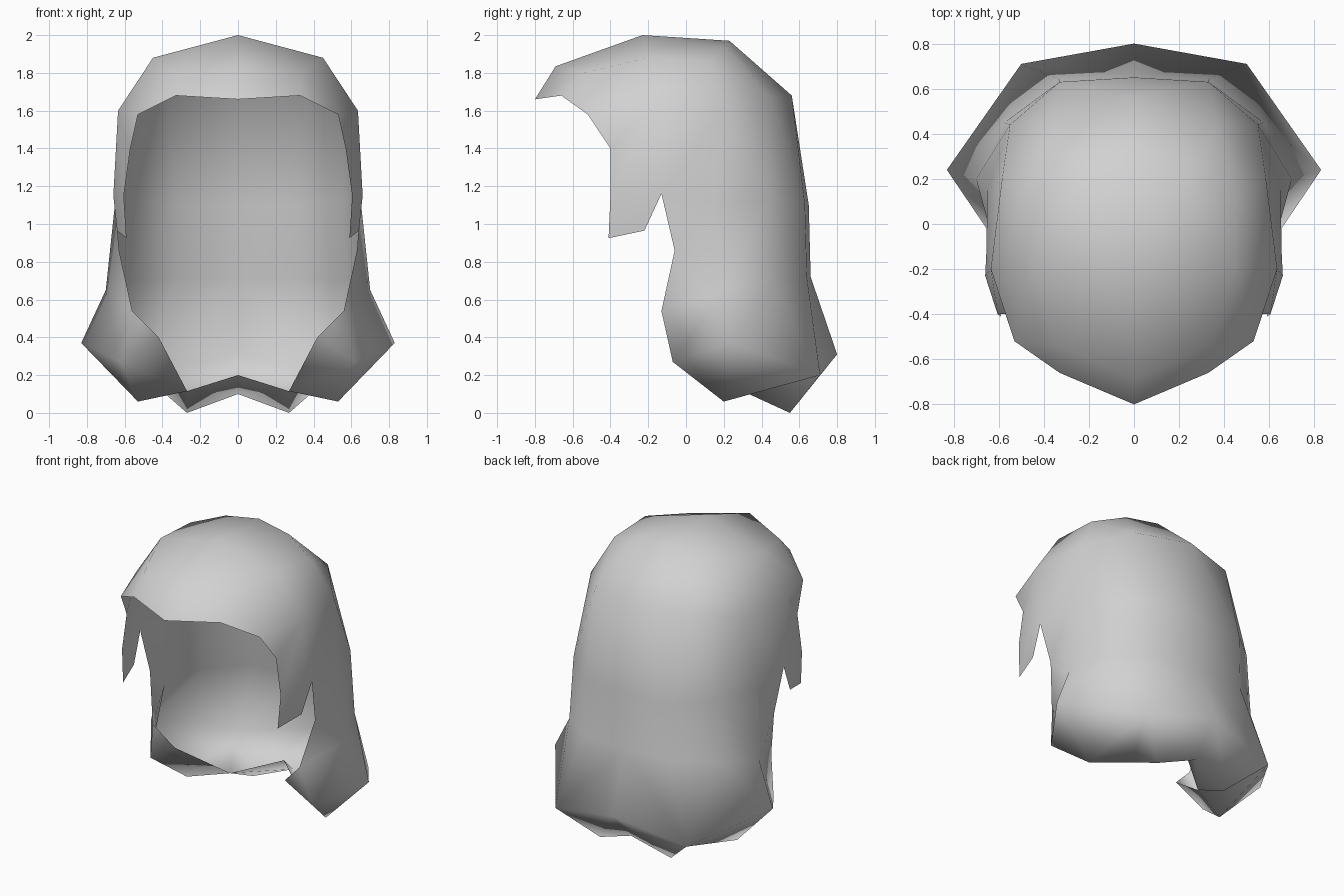
import bpy, bmesh, math

cube = bpy.data.objects.get("Cube")
if cube:
    bpy.data.objects.remove(cube, do_unlink=True)

# One plain grey for the whole shell
grey = bpy.data.materials.new("light grey")
grey.use_nodes = True
colour = (0.64, 0.64, 0.64, 1)
grey.diffuse_color = colour
grey.node_tree.nodes["Principled BSDF"].inputs["Base Color"].default_value = colour

bm = bmesh.new()


def row(*points):
    return [bm.verts.new(p) for p in points]


def face(*verts):
    bm.faces.new(verts)


def strip(upper, lower):
    for i in range(min(len(upper), len(lower)) - 1):
        face(upper[i], upper[i + 1], lower[i + 1], lower[i])


# Crown: rows from the middle outwards, brow edge to back
brow = row((0, -.80, 1.66), (.33, -.66, 1.68))
fore = row((0, -.69, 1.835), (.34, -.54, 1.80))
top = row((0, -.23, 2.0), (.45, -.20, 1.88))
rear = row((0, .23, 1.97), (.24, .21, 1.935), (.455, .13, 1.86))

# Rings: from the middle of the back round to the front edge
temple = row((0, .56, 1.68), (.37, .45, 1.67), (.585, .20, 1.61),
             (.635, -.20, 1.60), (.53, -.52, 1.58))
ear = row((0, .65, 1.10), (.33, .63, 1.10), (.55, .44, 1.13),
          (.65, .15, 1.12), (.655, -.13, 1.16))
nape = row((0, .66, .72), (.33, .64, .72), (.575, .45, .70),
           (.70, .20, .65), (.56, -.13, .54))
flare = row((0, .80, .31), (.50, .71, .20), (.83, .24, .37), (.62, -.07, .27))
jaw, = row((.63, -.06, .86))

# Crown faces
strip(brow, fore)
strip(fore, top)
face(top[0], top[1], rear[1], rear[0])
face(top[1], rear[2], rear[1])
face(rear[0], rear[1], temple[1], temple[0])
face(rear[1], rear[2], temple[1])
face(rear[2], temple[2], temple[1])
face(rear[2], top[1], temple[3], temple[2])
face(top[1], fore[1], temple[4], temple[3])
face(fore[1], brow[1], temple[4])

# Back and sides
strip(temple[:3], ear[:3])
face(temple[2], ear[3], ear[2])
face(temple[2], temple[3], ear[4], ear[3])
strip(ear[:4], nape[:4])
face(ear[3], ear[4], jaw, nape[3])
face(jaw, nape[4], nape[3])

# Flared lower part
strip(nape[:2], flare[:2])
face(nape[1], nape[2], flare[1])
face(nape[2], nape[3], flare[2], flare[1])
face(nape[3], nape[4], flare[3], flare[2])

# Pointed lock in front of each ear
edge, mid, front, tip, notch = row(
    (.57, -.40, 1.40), (.66, -.23, 1.15), (.605, -.40, 1.15),
    (.59, -.41, .925), (.64, -.22, .965))
face(temple[3], temple[4], edge)
face(temple[3], edge, front, mid)
face(temple[3], mid, ear[4])
face(mid, front, tip, notch)
face(ear[4], mid, notch)

# Hem curling under, with its low points and inner lip
hem_mid, hem_tip, hem_notch, hem_side, curl, lip = row(
    (0, .60, .10), (.27, .55, 0), (.27, .30, .115),
    (.53, .20, .06), (.42, -.09, .40), (0, .50, .20))
face(flare[0], flare[1], hem_tip, hem_mid)
face(flare[1], hem_notch, hem_tip)
face(flare[1], flare[2], hem_side, hem_notch)
face(flare[2], flare[3], hem_side)
face(flare[3], curl, hem_notch, hem_side)
face(nape[4], curl, flare[3])
face(hem_mid, hem_tip, hem_notch, lip)

# Point the shell outwards
bmesh.ops.recalc_face_normals(bm, faces=bm.faces[:])
bm.normal_update()
crown = next(f for f in bm.faces if top[0] in f.verts and rear[0] in f.verts)
if crown.normal.z < 0:
    bmesh.ops.reverse_faces(bm, faces=bm.faces[:])

mesh = bpy.data.meshes.new("hair_shell")
bm.to_mesh(mesh)
bm.free()
hair = bpy.data.objects.new("hair_shell", mesh)
bpy.context.collection.objects.link(hair)
mesh.materials.append(grey)

# Mirror the half across the middle
mirror = hair.modifiers.new("mirror", "MIRROR")
mirror.use_axis = (True, False, False)
mirror.use_clip = True
mirror.merge_threshold = 0.001

bpy.ops.object.select_all(action="DESELECT")
hair.select_set(True)
bpy.context.view_layer.objects.active = hair
bpy.ops.object.modifier_apply(modifier="mirror")
bpy.ops.object.shade_smooth_by_angle(angle=math.radians(85))
